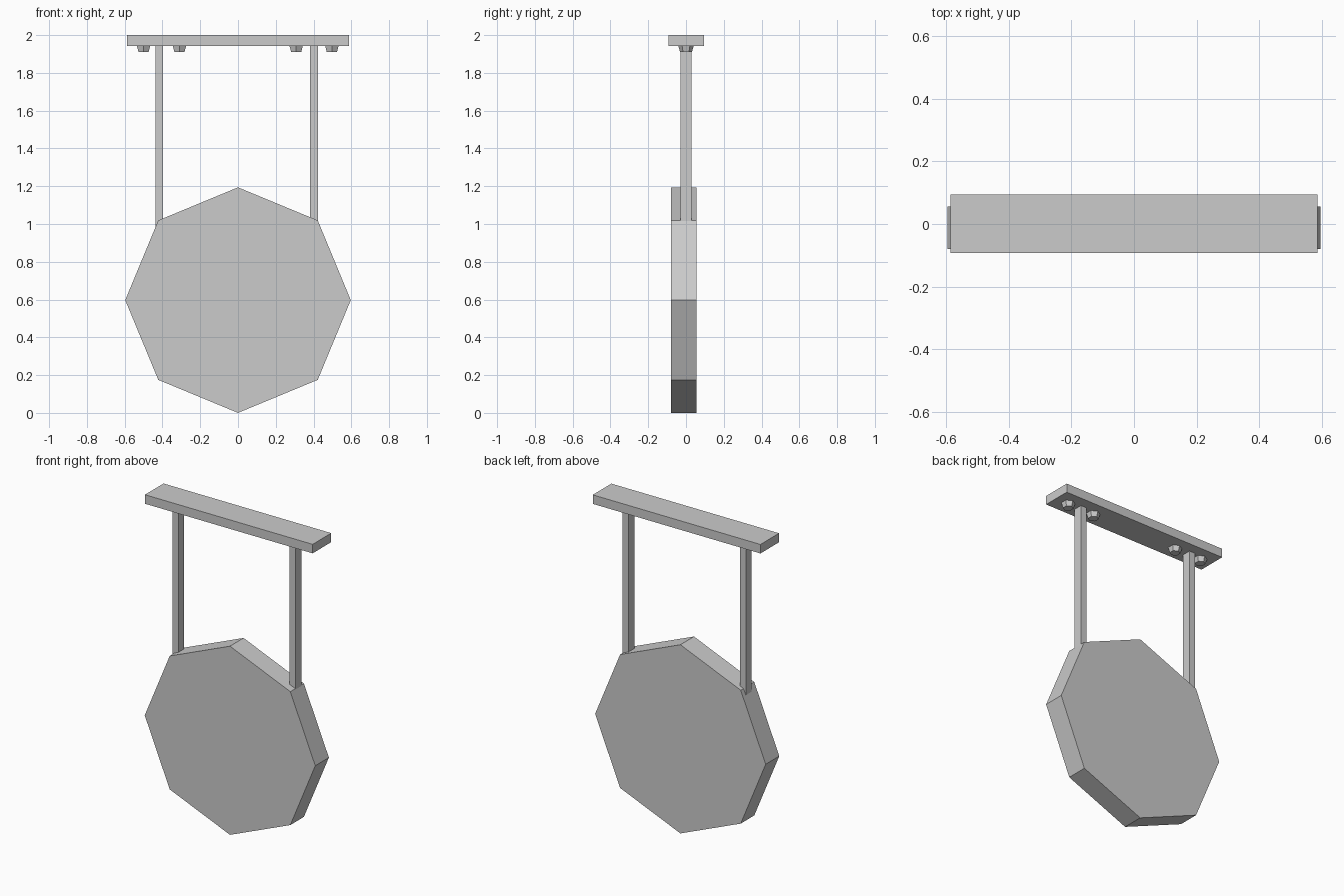
import bpy
from math import pi
from mathutils import Matrix

cube = bpy.data.objects.get("Cube")
if cube:
    bpy.data.objects.remove(cube, do_unlink=True)

grey = bpy.data.materials.new("light grey")
grey.use_nodes = True
colour = (0.6, 0.6, 0.6, 1)
grey.diffuse_color = colour
grey.node_tree.nodes["Principled BSDF"].inputs["Base Color"].default_value = colour


def finish(name):
    obj = bpy.context.object
    obj.name = name
    obj.data.materials.append(grey)
    return obj


def box(name, low, high):
    centre = [(a + b) / 2 for a, b in zip(low, high)]
    size = [b - a for a, b in zip(low, high)]
    bpy.ops.mesh.primitive_cube_add(size=1, location=centre)
    obj = finish(name)
    obj.data.transform(Matrix.Diagonal((*size, 1)))
    return obj


# Octagonal hanging panel, one corner pointing up
bpy.ops.mesh.primitive_cylinder_add(vertices=8, radius=0.597, depth=0.136,
                                    location=(0, -0.012, 0.597))
panel = finish("octagonal_panel")
panel.data.transform(Matrix.Rotation(pi / 2, 4, "X"))

# Mounting bar
box("mounting_bar", (-0.587, -0.092, 1.943), (0.587, 0.094, 2.0))

# Hanging posts, slightly off centre
for side, x in (("right", -0.417), ("left", 0.403)):
    box(side + "_post", (x - 0.021, -0.03, 0.97), (x + 0.021, 0.028, 1.943))

# Tapered hexagonal bolts under the bar, either side of each post
for name, x in (("right_outer", -0.5), ("right_inner", -0.31),
                ("left_inner", 0.308), ("left_outer", 0.497)):
    bpy.ops.mesh.primitive_cone_add(vertices=6, radius1=0.031, radius2=0.041,
                                    depth=0.034, location=(x, 0, 1.927))
    finish(name + "_bolt")
